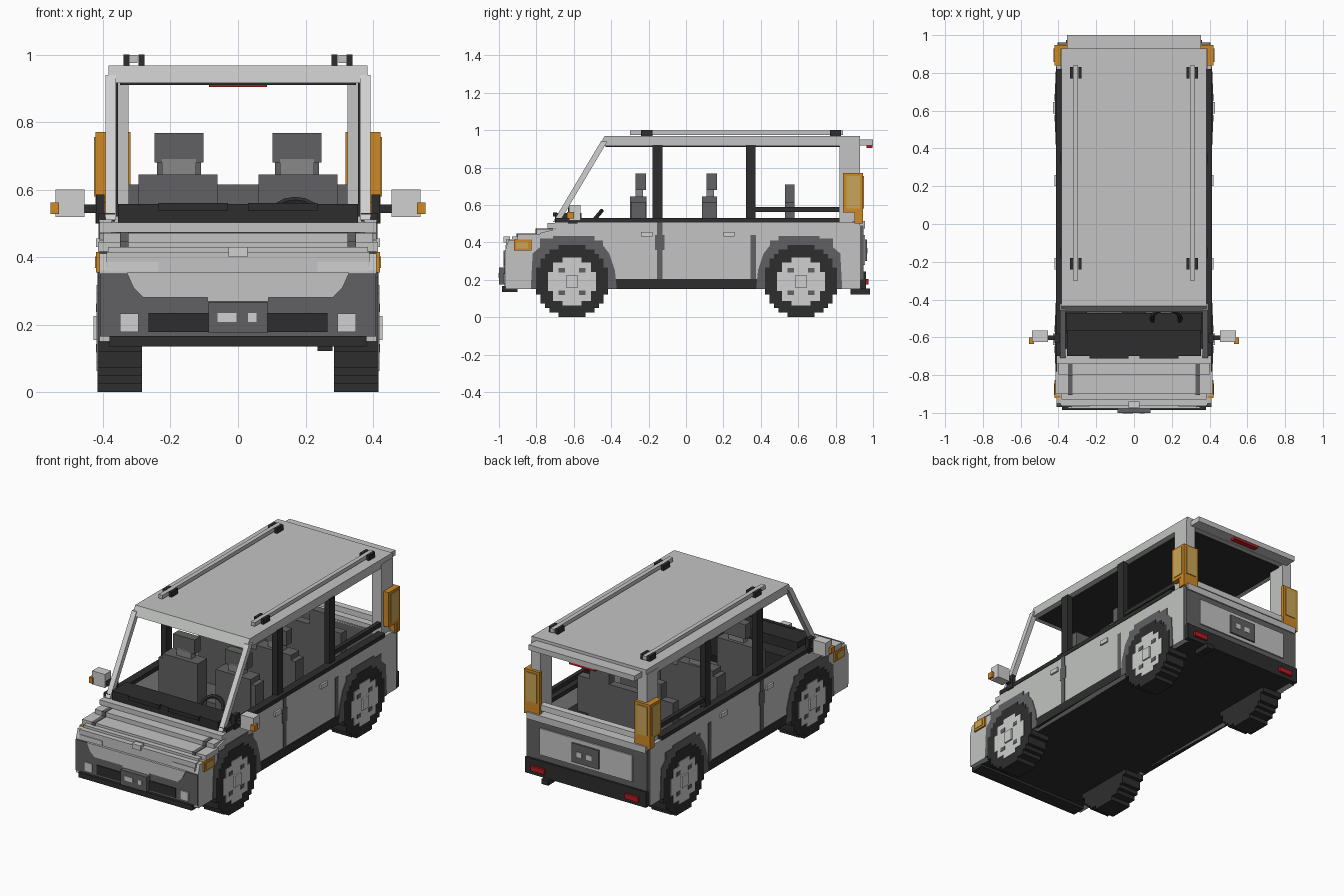
import bpy, bmesh, math

cube = bpy.data.objects.get("Cube")
if cube:
    bpy.data.objects.remove(cube)


def material(name, r, g, b):
    m = bpy.data.materials.new(name)
    m.use_nodes = True
    m.diffuse_color = (r, g, b, 1)
    m.node_tree.nodes["Principled BSDF"].inputs["Base Color"].default_value = (r, g, b, 1)
    return m


BODY = material("body grey", .54, .55, .54)
PALE = material("pale grey", .62, .63, .62)
TRIM = material("dark grey", .12, .12, .125)
BLACK = material("black", .027, .027, .027)
MID = material("mid grey", .25, .25, .25)
ORANGE = material("orange", .62, .25, .018)
AMBER = material("pale amber", .58, .38, .1)
RED = material("red", .5, .01, .015)


def finish(name, bm, mat, both):
    bmesh.ops.recalc_face_normals(bm, faces=bm.faces)
    me = bpy.data.meshes.new(name)
    bm.to_mesh(me)
    bm.free()
    me.materials.append(mat)
    ob = bpy.data.objects.new(name, me)
    bpy.context.collection.objects.link(ob)
    if both:
        ob.modifiers.new("Mirror", 'MIRROR')
    return ob


def prism(name, mat, pts, a, b, axis='X', both=False):
    """Extrude a profile from a to b: (y, z) points along X, (x, z) points along Y."""
    bm = bmesh.new()
    put = (lambda p, t: (t, p[0], p[1])) if axis == 'X' else (lambda p, t: (p[0], t, p[1]))
    face = bm.faces.new([bm.verts.new(put(p, a)) for p in pts])
    ext = bmesh.ops.extrude_face_region(bm, geom=[face])["geom"]
    shift = put((0, 0), b - a)
    bmesh.ops.translate(bm, vec=shift, verts=[v for v in ext if isinstance(v, bmesh.types.BMVert)])
    return finish(name, bm, mat, both)


def box(name, mat, x, y, z, both=False):
    return prism(name, mat, [(y[0], z[0]), (y[1], z[0]), (y[1], z[1]), (y[0], z[1])], x[0], x[1], 'X', both)


def stepped_disc(cy, cz, r, rows):
    """Outline of a disc made of square steps."""
    s = 2 * r / rows
    half = []
    for i in range(rows):
        z = -r + (i + .5) * s
        w = max(s, round(math.sqrt(r * r - z * z) / s) * s)
        half += [(w, z - s / 2), (w, z + s / 2)]
    pts = half + [(-w, z) for w, z in reversed(half)]
    return [(cy + w, cz + z) for w, z in pts]


def arch(cy, r, n=12):
    """Wheel opening, running from low y to high y."""
    top = [(cy - r * math.cos(math.pi * i / n), .19 + r * math.sin(math.pi * i / n)) for i in range(n + 1)]
    return [(cy - r, .15)] + top + [(cy + r, .15)]


AXLES = (("front", -.61, 1), ("rear", .615, -1))

# Body shell
side = [(-.965, .15)] + arch(-.61, .2) + arch(.615, .2) + [
    (.93, .15), (.93, .51), (-.70, .51), (-.70, .47), (-.78, .45), (-.78, .43), (-.95, .41), (-.965, .36)]
prism("side_panel", BODY, side, .375, .41, both=True)
box("floor", BLACK, (-.38, .38), (-.95, .92), (.15, .17))
box("sill", BLACK, (.37, .413), (-.39, .40), (.15, .205), True)
box("belt_line", BLACK, (.365, .413), (-.70, .82), (.505, .53), True)
box("front_door_seam", TRIM, (.40, .413), (-.155, -.125), (.205, .505), True)
box("front_door_seam_wide", TRIM, (.40, .414), (-.165, -.115), (.36, .44), True)
box("rear_door_seam", TRIM, (.40, .413), (.345, .375), (.205, .44), True)
for y in (-.24, .20):
    box("door_handle", PALE, (.40, .421), (y, y + .06), (.43, .455), True)

# Wheels, wheel wells and arch trim
for name, cy, s in AXLES:
    prism(name + "_tyre", BLACK, stepped_disc(cy, .193, .193, 16), .285, .416, both=True)
    prism(name + "_rim", PALE, stepped_disc(cy, .19, .128, 10), .40, .419, both=True)
    box(name + "_hub", PALE, (.41, .428), (cy - .03, cy + .03), (.155, .225), True)
    for a, b in ((-1, 1), (1, -1), (1, 1), (-1, -1)):
        y, z = cy + a * .055, .19 + b * .06
        box(name + "_rim_gap", TRIM, (.41, .421), (y - .018, y + .018), (z - .012, z + .012), True)
    box(name + "_wheel_well", BLACK, (.25, .385), (cy - .22, cy + .22), (.155, .40), True)
    outer = [(.24, .15), (.23, .25), (.20, .34), (.165, .385), (.165, .41), (.12, .41), (.12, .435),
             (-.10, .435), (-.10, .42), (-.17, .42), (-.17, .375), (-.21, .34), (-.22, .15)]
    inner = [((y - cy) * s, z) for y, z in arch(cy, .185)]
    if s < 0:
        inner.reverse()
    prism(name + "_arch_trim", TRIM, [(cy + s * y, z) for y, z in outer + inner], .40, .414, both=True)

# Stepped bonnet
for i, (y0, y1, z, w) in enumerate(((-.95, -.87, .415, .39), (-.90, -.78, .445, .415),
                                    (-.80, -.71, .472, .40), (-.74, -.66, .503, .41))):
    box("bonnet_step_%d" % (i + 1), BODY, (-w, w), (y0, y1), (z - .03, z))
box("bonnet_fill", BODY, (-.385, .385), (-.93, -.72), (.33, .43))
for y0, y1, z in ((-.905, -.80, .448), (-.805, -.71, .475)):
    box("bonnet_stripe", TRIM, (.325, .35), (y0, y1), (z - .03, z), True)
box("bonnet_gap", TRIM, (-.37, .37), (-.915, -.897), (.41, .425))

# Nose and front bumper
box("headlight_panel", BODY, (-.39, .39), (-.962, -.90), (.35, .415))
box("headlight_side", PALE, (.235, .385), (-.966, -.95), (.357, .385), True)
box("front_badge_plate", PALE, (-.028, .028), (-.975, -.94), (.40, .43))
box("front_bumper", TRIM, (-.409, .409), (-.97, -.90), (.165, .352))
prism("grille_panel", BODY, [(-.33, .355), (-.31, .31), (-.28, .28), (-.09, .28), (-.09, .268),
                             (.09, .268), (.09, .28), (.28, .28), (.31, .31), (.33, .355)], -.976, -.96, 'Y')
box("lower_grille", BLACK, (-.265, .265), (-.976, -.96), (.178, .235))
box("fog_light", PALE, (.295, .35), (-.977, -.96), (.178, .233), True)
box("front_lip", BLACK, (-.38, .38), (-.985, -.90), (.135, .166))
box("front_plate", TRIM, (-.088, .088), (-1, -.965), (.175, .265))
box("front_plate_mark_a", PALE, (-.06, -.005), (-1.002, -.99), (.208, .235))
box("front_plate_mark_b", PALE, (.03, .055), (-1.002, -.99), (.208, .235))
box("indicator", ORANGE, (.385, .42), (-.92, -.825), (.355, .415), True)
box("indicator_lens", AMBER, (.41, .423), (-.905, -.845), (.368, .402), True)

# Tailgate and rear bumper
box("tailgate", TRIM, (-.405, .405), (.89, .95), (.20, .49))
box("tailgate_panel", BODY, (-.31, .31), (.94, .958), (.28, .44))
box("tailgate_ledge", BODY, (-.40, .40), (.89, .957), (.475, .515))
box("tailgate_bar", PALE, (-.37, .37), (.895, .935), (.535, .57))
box("rear_plate", TRIM, (-.09, .09), (.95, .968), (.30, .415))
for x in (-.045, .02):
    box("rear_plate_mark", PALE, (x, x + .035), (.96, .971), (.34, .37))
box("rear_bumper", BLACK, (-.405, .405), (.89, .962), (.15, .245))
box("rear_reflector", RED, (.27, .36), (.955, .975), (.175, .205), True)
box("exhaust", BLACK, (.235, .28), (.88, .985), (.122, .152))
box("tail_light_side", ORANGE, (.38, .422), (.84, .945), (.56, .77), True)
box("tail_light_back", ORANGE, (.318, .422), (.925, .947), (.50, .77), True)
box("tail_light_foot", ORANGE, (.38, .42), (.90, .945), (.50, .57), True)
box("tail_lens_side", AMBER, (.41, .426), (.858, .93), (.58, .755), True)
box("tail_lens_back", AMBER, (.335, .405), (.94, .952), (.58, .755), True)

# Pillars and roof
prism("front_pillar", PALE, [(-.71, .51), (-.675, .51), (-.42, .94), (-.455, .94)], .362, .393, both=True)
box("middle_pillar", BLACK, (.355, .39), (-.18, -.125), (.52, .92), True)
box("back_pillar", BLACK, (.355, .39), (.32, .372), (.52, .92), True)
box("rear_pillar", BODY, (.325, .388), (.82, .93), (.50, .94), True)
box("rear_side_bar", BLACK, (.36, .385), (.37, .82), (.562, .588), True)
prism("roof", BODY, [(-.465, .915), (.93, .915), (.93, .968), (-.435, .968)], -.384, .384)
box("headliner", BLACK, (-.35, .35), (-.43, .90), (.909, .917))
box("spoiler", BODY, (-.355, .355), (.92, 1), (.918, .95))
box("brake_light", RED, (-.086, .086), (.965, .997), (.904, .922))
box("roof_rail", BODY, (.297, .323), (-.30, .84), (.975, .998), True)
for y in (-.21, .80):
    for x in (.277, .321):
        box("rail_foot", BLACK, (x, x + .018), (y - .03, y + .03), (.965, 1), True)

# Mirrors
box("mirror_base", BLACK, (.395, .42), (-.63, -.58), (.50, .585), True)
box("mirror_arm", BLACK, (.40, .46), (-.615, -.59), (.53, .556), True)
box("mirror", PALE, (.455, .54), (-.625, -.565), (.518, .60), True)
box("mirror_indicator", ORANGE, (.53, .555), (-.635, -.60), (.527, .562), True)

# Dashboard, wipers and steering wheel
box("dashboard", BLACK, (-.355, .355), (-.70, -.56), (.40, .557))
box("dashboard_shelf", BLACK, (-.36, .36), (-.58, -.47), (.38, .50))
box("wiper", BLACK, (.03, .235), (-.712, -.69), (.537, .56), True)
bpy.ops.mesh.primitive_torus_add(major_segments=16, minor_segments=6, major_radius=.075, minor_radius=.012,
                                 location=(.17, -.50, .51), rotation=(math.radians(50), 0, 0))
wheel = bpy.context.object
wheel.name = "steering_wheel"
wheel.data.materials.append(BLACK)

# Seats
for name, y, w in (("front", -.255, .09), ("middle", .125, .08)):
    box(name + "_seat_back", TRIM, (.06, .295), (y - w / 2, y + w / 2), (.30, .645), True)
    box(name + "_seat_side", TRIM, (.265, .325), (y - .04, y + .04), (.30, .615), True)
    box(name + "_seat_cushion", TRIM, (.06, .32), (y - .24, y), (.17, .33), True)
    box(name + "_headrest_post", MID, (.125, .225), (y - .015, y + .025), (.64, .69), True)
    box(name + "_headrest", TRIM, (.102, .248), (y - .015, y + .04), (.68, .767), True)
box("middle_bench_centre", TRIM, (-.07, .07), (.09, .16), (.30, .615))
box("back_bench", TRIM, (-.32, .32), (.53, .58), (.17, .615))
box("back_headrest", TRIM, (.11, .24), (.53, .58), (.60, .708), True)
